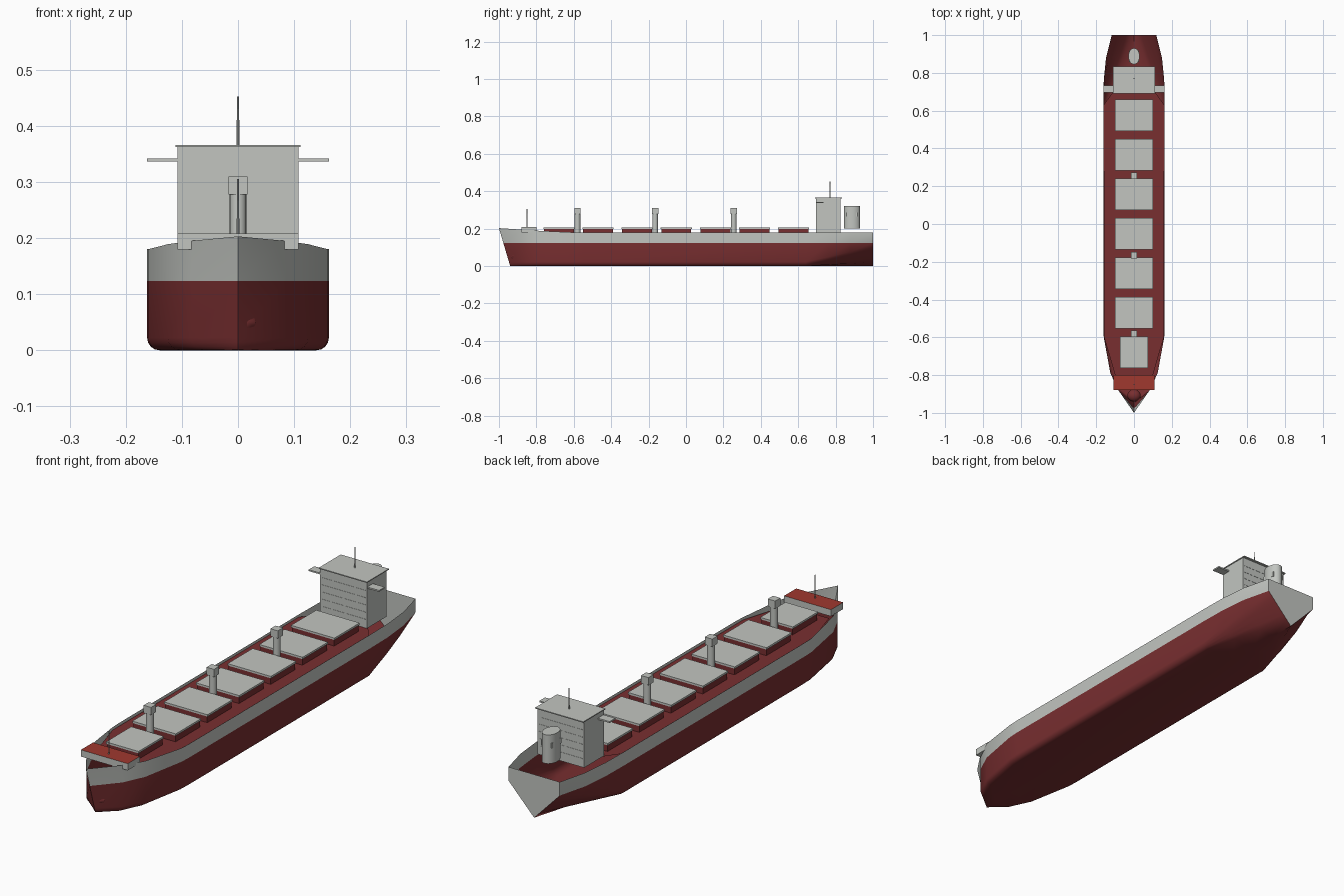
import bpy, bmesh, math

if "Cube" in bpy.data.objects:
    bpy.data.objects.remove(bpy.data.objects["Cube"])


def material(name, colour):
    m = bpy.data.materials.new(name)
    m.use_nodes = True
    m.diffuse_color = (*colour, 1)
    m.node_tree.nodes["Principled BSDF"].inputs["Base Color"].default_value = (*colour, 1)
    return m


GREY = material("pale grey", (0.54, 0.56, 0.53))
RED = material("hull red", (0.19, 0.028, 0.03))
BRIGHT = material("forecastle red", (0.35, 0.04, 0.028))


def finish(name, bm, mats, smooth=False):
    mesh = bpy.data.meshes.new(name)
    bm.to_mesh(mesh)
    bm.free()
    for m in mats:
        mesh.materials.append(m)
    ob = bpy.data.objects.new(name, mesh)
    bpy.context.collection.objects.link(ob)
    if smooth:
        bpy.ops.object.select_all(action="DESELECT")
        ob.select_set(True)
        bpy.context.view_layer.objects.active = ob
        bpy.ops.object.shade_smooth_by_angle(angle=math.radians(30))
    return ob


def box(name, xs, ys, zs, mat, top=None):
    """Box between two limits per axis, with an optional second top colour."""
    bm = bmesh.new()
    bmesh.ops.create_cube(bm, size=1)
    for v in bm.verts:
        v.co = [(a + b) / 2 + c * (b - a) for c, (a, b) in zip(v.co, (xs, ys, zs))]
    bm.normal_update()
    if top:
        for f in bm.faces:
            f.material_index = int(f.normal.z > 0.5)
    return finish(name, bm, [mat, top] if top else [mat])


def tube(name, y, zs, rx, ry, mat, sides=24, taper=1):
    bm = bmesh.new()
    bmesh.ops.create_cone(bm, cap_ends=True, segments=sides, radius1=1, radius2=taper, depth=1)
    for v in bm.verts:
        v.co = (v.co.x * rx, y + v.co.y * ry, zs[0] + (v.co.z + 0.5) * (zs[1] - zs[0]))
    return finish(name, bm, [mat], True)


# Hull: an open shell lofted through stations (y, half beam, rim height, stern vee)
WATER = 0.123
STATIONS = [(-1, 0, 0.203, 0), (-0.88, 0.083, 0.195, 0), (-0.79, 0.125, 0.189, 0),
            (-0.6, 0.16, 0.18, 0), (-0.55, 0.162, 0.18, 0), (0.64, 0.162, 0.18, 0),
            (0.76, 0.16, 0.18, 0.33), (0.88, 0.148, 0.18, 0.67), (1, 0.118, 0.18, 1)]
BILGE = 0.022


def half_section(y, beam, rim, vee):
    r = min(BILGE, beam)
    pts = [(0, 0)]
    for i in range(5):
        a = i * math.pi / 8
        pts.append((beam - r + r * math.sin(a), BILGE * (1 - math.cos(a))))
    pts.append((beam, WATER))
    out = []
    for i, (x, z) in enumerate(pts):
        t = i / (len(pts) - 1)
        x, z = x + (beam * t - x) * vee, z + (WATER * t - z) * vee
        out.append((x, z))
    out.append((beam, rim))
    rake = 0.06 if y == -1 else 0
    return [(x, y + rake * (1 - z / rim), z) for x, z in out]


bm = bmesh.new()
rings = []
for s in STATIONS:
    half = half_section(*s)
    ring = [(-x, y, z) for x, y, z in reversed(half[1:])] + half
    rings.append([bm.verts.new(p) for p in ring])
for a, b in zip(rings, rings[1:]):
    for i in range(len(a) - 1):
        f = bm.faces.new((a[i], a[i + 1], b[i + 1], b[i]))
        f.material_index = int(0 < i < len(a) - 2)
bm.faces.new(rings[-1])
bmesh.ops.remove_doubles(bm, verts=bm.verts[:], dist=0.0005)
bmesh.ops.recalc_face_normals(bm, faces=bm.faces[:])
finish("hull", bm, [GREY, RED], True)

# Main deck, with clipped corners at both ends
bm = bmesh.new()
side = [(0.1, -0.8), (0.158, -0.6), (0.161, 0.63), (0.11, 0.7)]
outline = side + [(-x, y) for x, y in reversed(side)]
bm.faces.new([bm.verts.new((x, y, 0.17)) for x, y in outline])
finish("main_deck", bm, [RED])

# Bulb at the foot of the stem
bm = bmesh.new()
bmesh.ops.create_uvsphere(bm, u_segments=12, v_segments=8, radius=1)
for v in bm.verts:
    v.co = (v.co.x * 0.036, -0.908 + v.co.y * 0.032, 0.05 + v.co.z * 0.025)
finish("bow_bulb", bm, [RED], True)

# Cargo hatches: red coamings under grey lids
for i in range(7):
    y = 0.575 - 0.209 * i
    w = 0.075 if i == 6 else 0.1
    box(f"hatch_coaming_{i + 1}", (-w + 0.003, w - 0.003), (y - 0.08, y + 0.08), (0.17, 0.197), RED)
    box(f"hatch_lid_{i + 1}", (-w, w), (y - 0.083, y + 0.083), (0.197, 0.205), GREY)

# Crane posts
for i, y in enumerate((-0.58, -0.165, 0.255)):
    tube(f"crane_post_{i + 1}", y, (0.17, 0.28), 0.015, 0.015, GREY, 16)
    box(f"crane_head_{i + 1}", (-0.017, 0.017), (y - 0.017, y + 0.017), (0.278, 0.31), GREY)

# Forecastle and its mast
box("forecastle", (-0.108, 0.108), (-0.88, -0.8), (0.18, 0.208), GREY, BRIGHT)
tube("fore_mast", -0.85, (0.208, 0.305), 0.0025, 0.0025, GREY, 8, 0.6)

# Bridge house with shallow deck ledges, roof, wings and mast
box("bridge_house", (-0.108, 0.108), (0.695, 0.825), (0.17, 0.362), GREY)
for i in range(5):
    z = 0.205 + 0.03 * i
    box(f"deck_ledge_{i + 1}", (-0.1, 0.1), (0.694, 0.826), (z, z + 0.002), GREY)
box("bridge_roof", (-0.111, 0.111), (0.69, 0.835), (0.362, 0.366), GREY)
for name, s in (("left", 1), ("right", -1)):
    box(f"{name}_bridge_wing", sorted((s * 0.1, s * 0.162)), (0.697, 0.734), (0.336, 0.342), GREY)
tube("main_mast", 0.77, (0.366, 0.452), 0.003, 0.003, GREY, 8, 0.5)

# Funnel
tube("funnel", 0.888, (0.2, 0.32), 0.03, 0.043, GREY)
box("funnel_band", (-0.026, 0.026), (0.858, 0.918), (0.264, 0.286), GREY)
